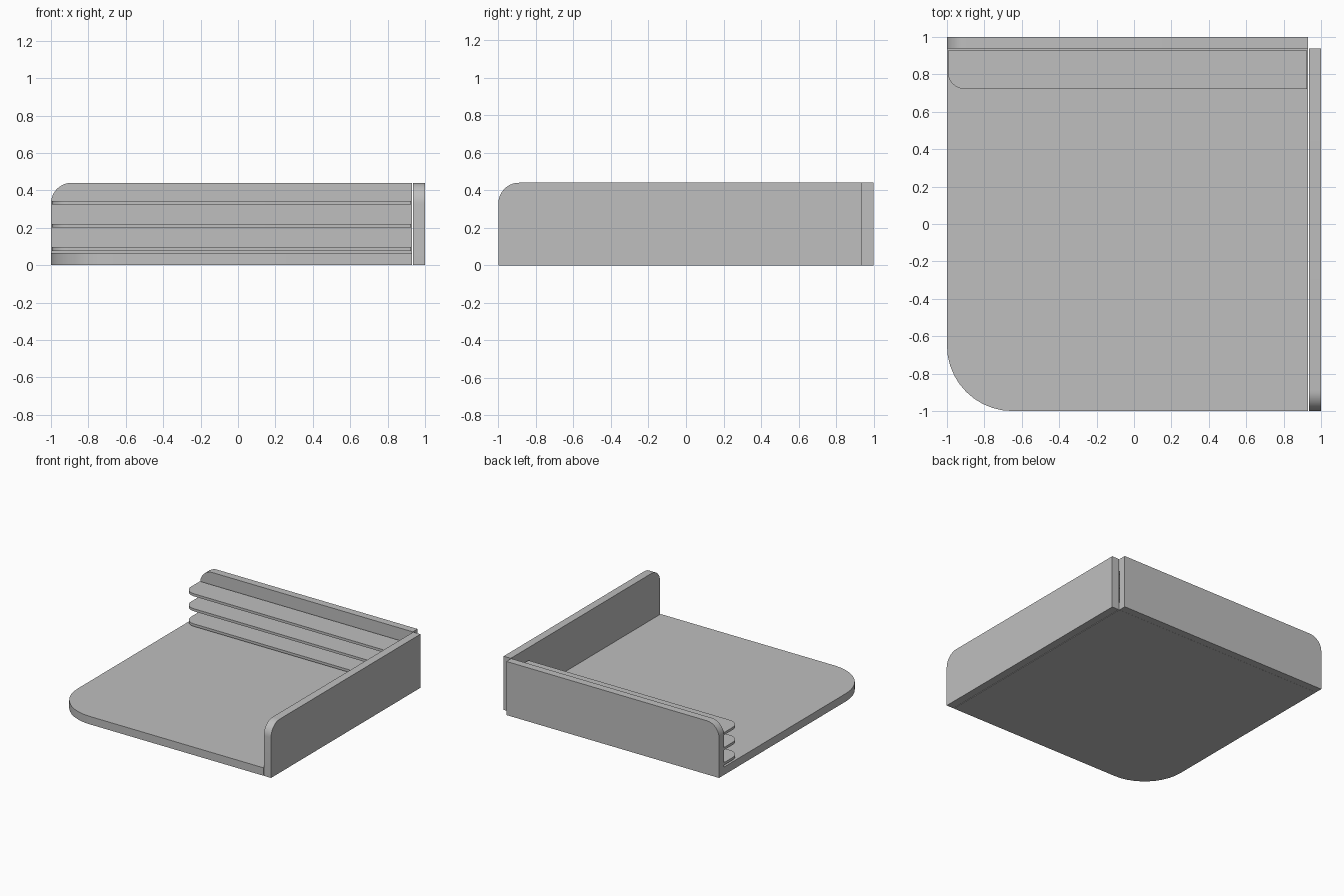
import bpy, bmesh, math
from mathutils import Vector

if "Cube" in bpy.data.objects:
    bpy.data.objects.remove(bpy.data.objects["Cube"])

grey = bpy.data.materials.new("light grey")
grey.diffuse_color = (0.52, 0.52, 0.52, 1)
grey.use_nodes = True
grey.node_tree.nodes["Principled BSDF"].inputs["Base Color"].default_value = grey.diffuse_color


def rounded_panel(name, a0, a1, b0, b1, radius, round_top, place, depth):
    """Rectangle a0..a1 by b0..b1 with one rounded corner on the a0 side, extruded by depth."""
    cb = b1 - radius if round_top else b0 + radius
    sign = 1 if round_top else -1
    steps = 10
    arc = []
    for i in range(steps + 1):
        t = math.pi / 2 * i / steps
        arc.append((a0 + radius - radius * math.cos(t), cb + sign * radius * math.sin(t)))
    far, near = (b1, b0) if round_top else (b0, b1)
    outline = [(a0, near)] + arc + [(a1, far), (a1, near)]
    bm = bmesh.new()
    face = bm.faces.new([bm.verts.new(place(a, b)) for a, b in outline])
    ext = bmesh.ops.extrude_face_region(bm, geom=[face])
    moved = [g for g in ext["geom"] if isinstance(g, bmesh.types.BMVert)]
    bmesh.ops.translate(bm, verts=moved, vec=Vector(depth))
    bmesh.ops.recalc_face_normals(bm, faces=bm.faces[:])
    mesh = bpy.data.meshes.new(name)
    bm.to_mesh(mesh)
    bm.free()
    mesh.materials.append(grey)
    obj = bpy.data.objects.new(name, mesh)
    bpy.context.collection.objects.link(obj)
    bpy.ops.object.select_all(action='DESELECT')
    obj.select_set(True)
    bpy.context.view_layer.objects.active = obj
    bpy.ops.object.shade_smooth_by_angle(angle=math.radians(30))
    return obj


# Base board with a large rounded front left corner
rounded_panel("base_board", -1, 0.93, -1, 0.937, 0.35, False,
              lambda a, b: (a, b, 0), (0, 0, 0.065))

# Back wall, rounded at its top left
rounded_panel("back_wall", -1, 0.93, 0, 0.44, 0.11, True,
              lambda a, b: (a, 0.938, b), (0, 0.062, 0))

# Side wall, rounded at its top front
rounded_panel("side_wall", -1, 0.937, 0, 0.44, 0.11, True,
              lambda a, b: (0.935, a, b), (0.065, 0, 0))

# Three thin shelves in front of the back wall
for i, z in enumerate((0.076, 0.2, 0.323)):
    rounded_panel(f"shelf_{i + 1}", -0.995, 0.925, 0.722, 0.927, 0.09, False,
                  lambda a, b, z=z: (a, b, z), (0, 0, 0.021))
